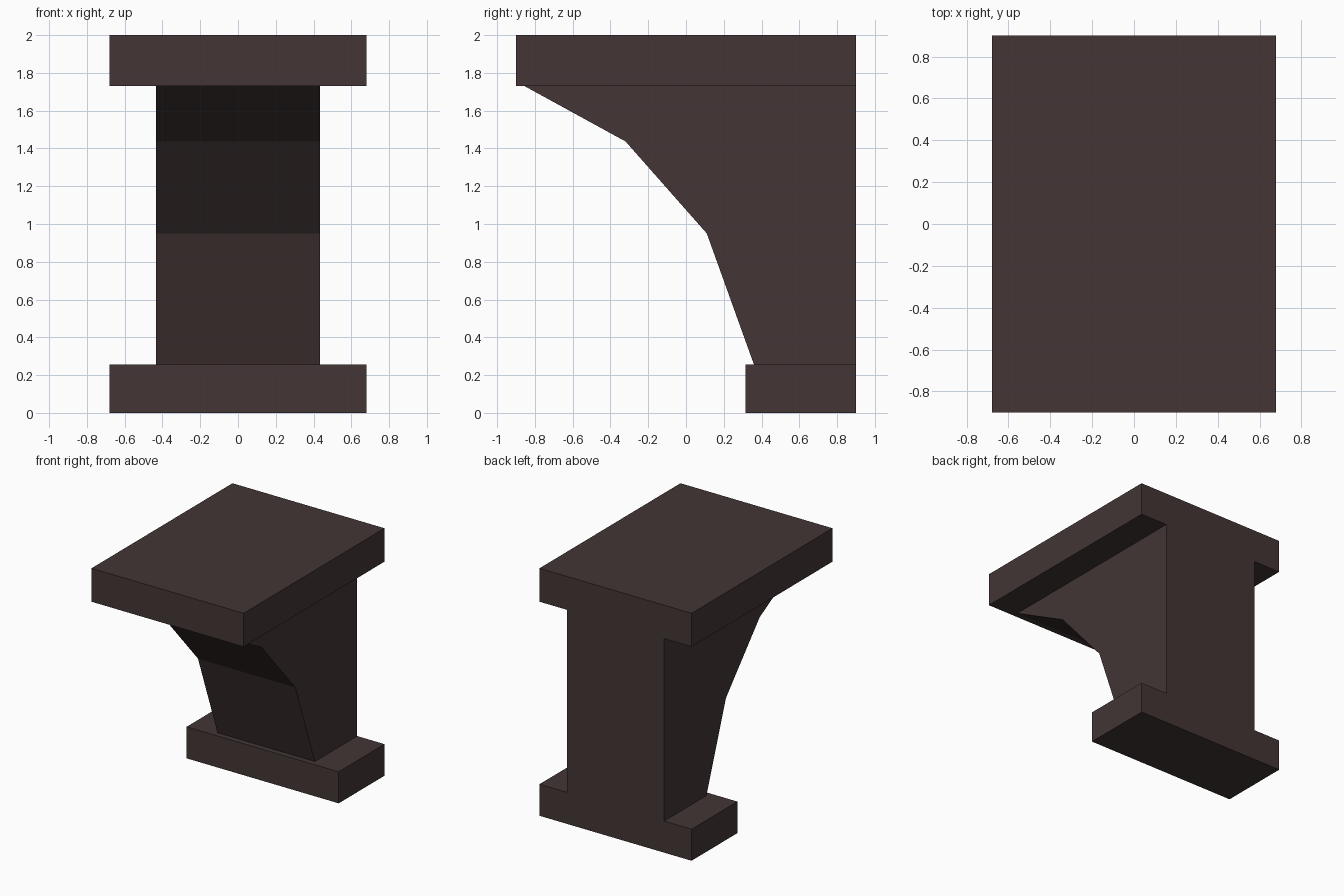
import bpy
import bmesh

if "Cube" in bpy.data.objects:
    bpy.data.objects.remove(bpy.data.objects["Cube"])

stone = bpy.data.materials.new("dark brown stone")
stone.diffuse_color = (0.056, 0.036, 0.036, 1.0)
stone.use_nodes = True
stone.node_tree.nodes["Principled BSDF"].inputs["Base Color"].default_value = stone.diffuse_color

BACK = 0.90       # flush wall side
CAP_Z = 1.73      # underside of the top slab
FOOT_Z = 0.255    # top of the foot block


def extrude_profile(name, profile, half_width):
    """Extrude a (y, z) side profile symmetrically along x."""
    bm = bmesh.new()
    face = bm.faces.new([bm.verts.new((-half_width, y, z)) for y, z in profile])
    result = bmesh.ops.extrude_face_region(bm, geom=[face])
    moved = [v for v in result["geom"] if isinstance(v, bmesh.types.BMVert)]
    bmesh.ops.translate(bm, verts=moved, vec=(2 * half_width, 0, 0))
    bmesh.ops.recalc_face_normals(bm, faces=bm.faces)
    mesh = bpy.data.meshes.new(name)
    bm.to_mesh(mesh)
    bm.free()
    mesh.materials.append(stone)
    obj = bpy.data.objects.new(name, mesh)
    bpy.context.collection.objects.link(obj)
    return obj


def block(name, y0, z0, z1, half_width):
    return extrude_profile(name, [(y0, z0), (BACK, z0), (BACK, z1), (y0, z1)], half_width)


# Slabs above and below the bracket
block("top_slab", -0.90, CAP_Z, 2.0, 0.68)
block("foot_block", 0.315, 0.0, FOOT_Z, 0.68)

# Bracket body with a three-facet concave front
extrude_profile("bracket_body", [
    (BACK, FOOT_Z), (BACK, CAP_Z),
    (-0.855, CAP_Z), (-0.32, 1.437), (0.11, 0.95), (0.36, FOOT_Z),
], 0.435)
